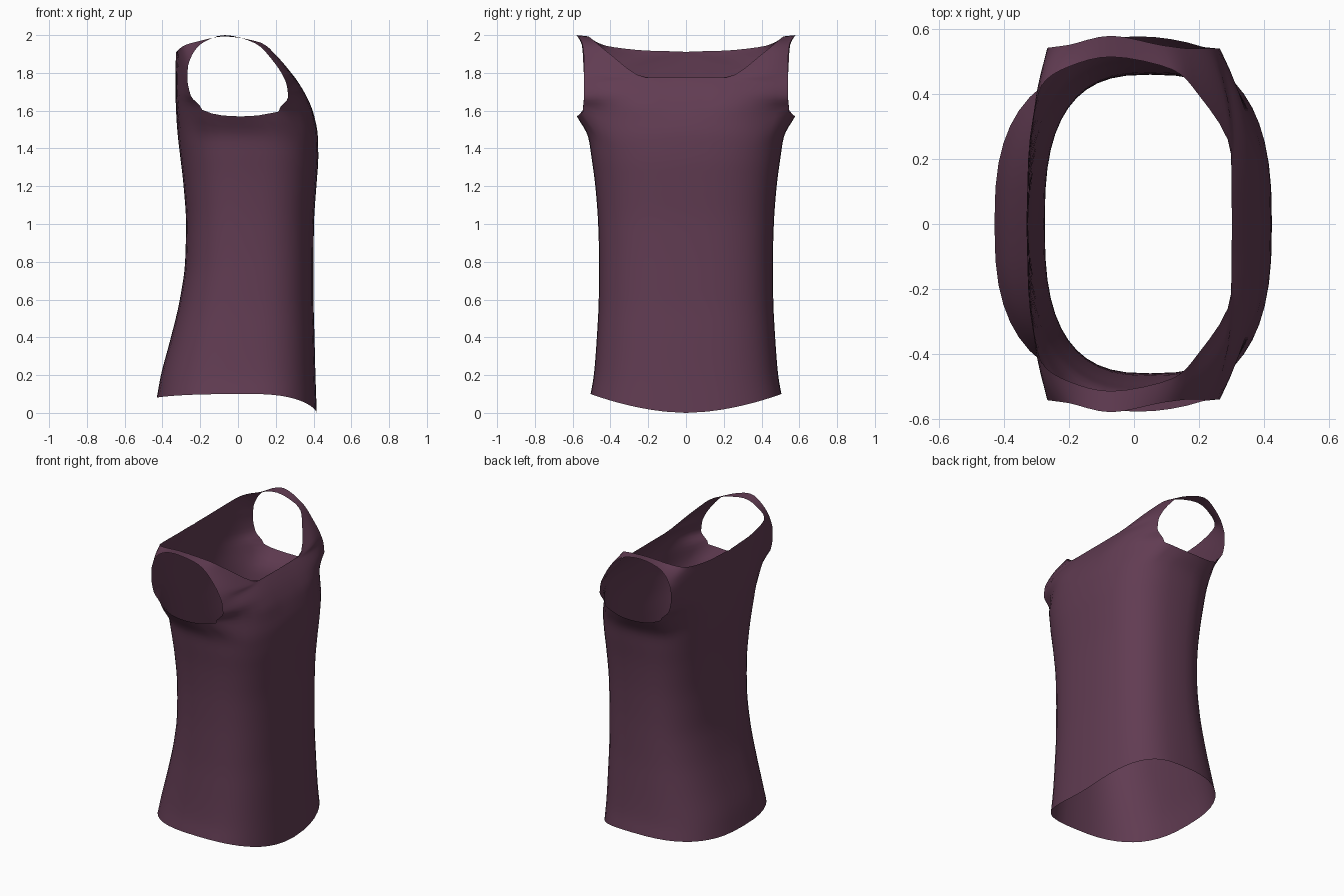
import bpy, bmesh, math
from mathutils import Vector

if "Cube" in bpy.data.objects:
    bpy.data.objects.remove(bpy.data.objects["Cube"])

M = 4           # subdivisions between control rows
P = 8           # columns in each panel (front, underarm, back)
K = 3 * P       # columns in half the body

# torso rows: height, back x, front x, half width
BODY = [(0.0, -.43, .417, .505), (.2, -.408, .41, .488), (.4, -.355, .405, .472),
        (.6, -.308, .40, .462), (.8, -.28, .40, .46), (1.0, -.275, .402, .465),
        (1.2, -.288, .415, .48), (1.35, -.305, .425, .5), (1.46, -.318, .423, .518)]

# yoke rows, from front over the shoulder to the back:
# centre/neck edge point, armhole edge point, outward bulge in x
YOKE = [((.40, 0, 1.585), (.215, .545, 1.595), .075),
        ((.355, 0, 1.69), (.265, .54, 1.67), .045),
        ((.302, 0, 1.775), (.258, .54, 1.735), .03),
        ((.30, .21, 1.777), (.235, .54, 1.79), .02),
        ((.205, .39, 1.89), (.18, .54, 1.87), .008),
        ((.12, .475, 1.96), (.09, .55, 1.957), 0),
        ((-.07, .515, 1.993), (-.07, .58, 2.0), 0),
        ((-.2, .485, 1.97), (-.2, .552, 1.95), 0),
        ((-.288, .42, 1.943), (-.25, .545, 1.88), -.005),
        ((-.32, .21, 1.918), (-.265, .543, 1.83), -.012),
        ((-.327, 0, 1.91), (-.268, .54, 1.77), -.02),
        ((-.332, 0, 1.75), (-.25, .54, 1.68), -.03),
        ((-.328, 0, 1.6), (-.19, .545, 1.605), -.055)]


def body_point(row, k):
    """Rounded-box cross-section of the torso, with the curved hem."""
    z, xb, xf, w = row
    t = math.pi * k / K
    c, s = math.cos(t), max(math.sin(t), 0)
    mid = .05
    half = (xf - mid) if c > 0 else (mid - xb)
    x = mid + math.copysign(abs(c) ** .74, c) * half
    y = 0 if k in (0, K) else w * s ** .74
    if z == 0:
        f = y / w
        z = .1 * f ** 1.8 if c > 0 else .08 + .02 * f * f
    return Vector((x, y, z))


def smooth(pts):
    """Curve through the points without overshoot."""
    n = len(pts)
    d = [pts[i + 1] - pts[i] for i in range(n - 1)]

    def tangent(i):
        if i == 0 or i == n - 1:
            return d[0] if i == 0 else d[-1]
        return Vector([2 * a * b / (a + b) if a * b > 1e-12 else 0
                       for a, b in zip(d[i - 1], d[i])])
    tan = [tangent(i) for i in range(n)]
    out = []
    for i in range(n - 1):
        for j in range(M):
            u = j / M
            h = u * u * (3 - 2 * u)
            out.append(pts[i] + d[i] * h + tan[i] * (u * (1 - u) ** 2)
                       - tan[i + 1] * (u * u * (1 - u)))
    return out + [pts[-1]]


def yoke_point(row, k):
    a, b, bulge = Vector(row[0]), Vector(row[1]), row[2]
    f = k / P
    p = a.lerp(b, f)
    p.x += bulge * math.sin(math.pi * f ** 1.2)
    return p


bm = bmesh.new()


def add_column(pts):
    return [bm.verts.new(p) for p in smooth(pts)]


def skin(cols):
    for a, b in zip(cols, cols[1:]):
        for i in range(len(a) - 1):
            bm.faces.new((a[i], b[i], b[i + 1], a[i + 1]))


# front panel, shoulder strap and back panel as one continuous strip
strip = []
for k in range(P + 1):
    strip.append(add_column([body_point(r, k) for r in BODY]
                            + [yoke_point(r, k) for r in YOKE]
                            + [body_point(r, K - k) for r in reversed(BODY)]))
skin(strip)

# side panel up to the flared underarm edge
rows = len(BODY) * M + 1
front_rim, back_rim = YOKE[0][1], YOKE[-1][1]
side = [strip[P][:rows]]
for k in range(P + 1, 2 * P):
    f = (k - P) / P
    g = (2 * f - 1) ** 2
    rim = Vector(front_rim).lerp(Vector(back_rim), f)
    rim.y = .578 - .033 * g
    rim.z = 1.57 + .03 * g ** 1.2
    side.append(add_column([body_point(r, k) for r in BODY] + [rim]))
side.append(strip[P][::-1][:rows])
skin(side)

for f in bm.faces:
    f.smooth = True
mesh = bpy.data.meshes.new("vest")
bm.to_mesh(mesh)
bm.free()
vest = bpy.data.objects.new("vest", mesh)
bpy.context.collection.objects.link(vest)

# other half
mirror = vest.modifiers.new("mirror", 'MIRROR')
mirror.use_axis = (False, True, False)
mirror.use_clip = True
mirror.merge_threshold = .001

cloth = bpy.data.materials.new("plum cloth")
cloth.diffuse_color = (.12, .045, .085, 1)
cloth.use_nodes = True
cloth.node_tree.nodes["Principled BSDF"].inputs["Base Color"].default_value = cloth.diffuse_color
mesh.materials.append(cloth)
